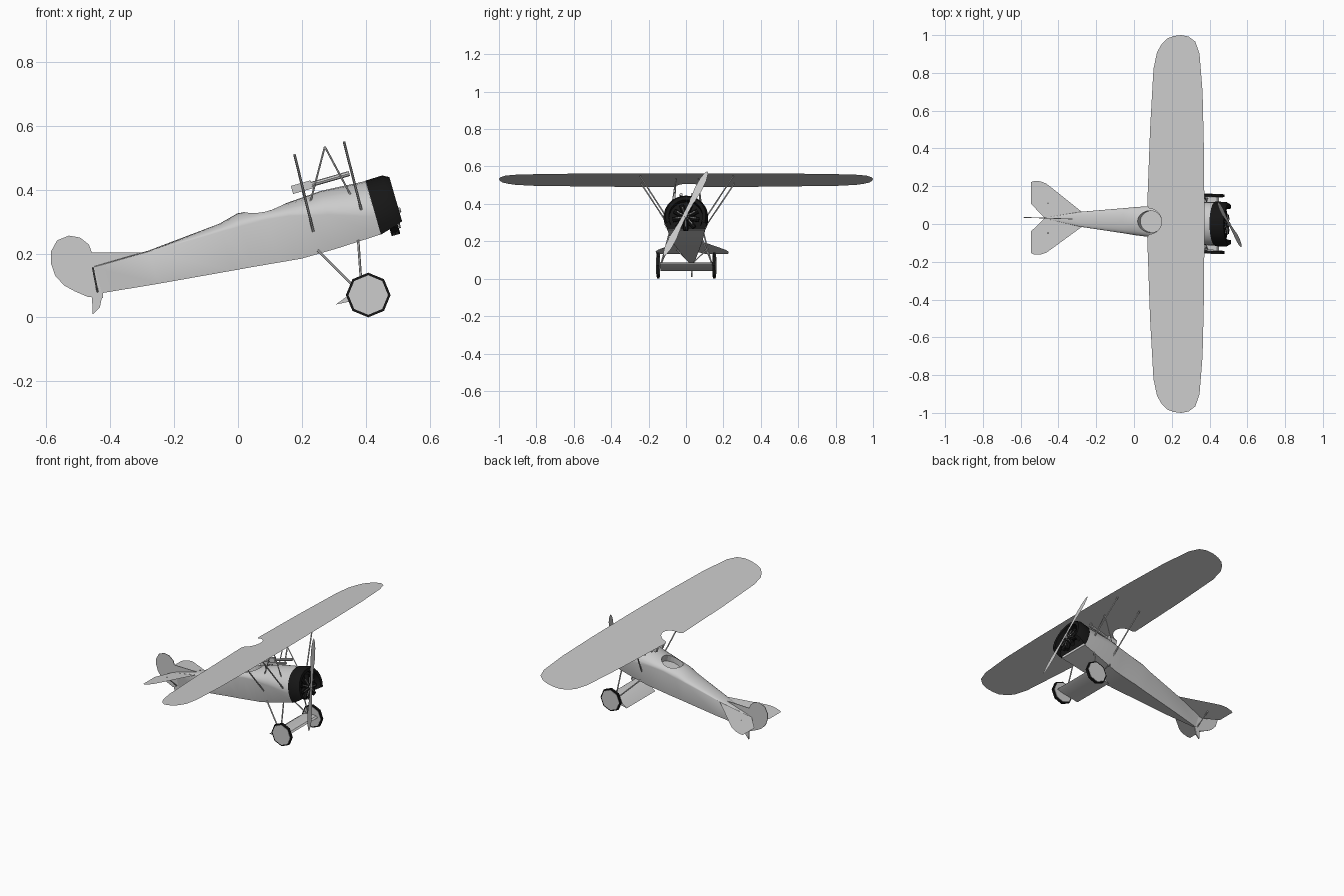
import bpy, bmesh, math
from mathutils import Vector, Matrix

if "Cube" in bpy.data.objects:
    bpy.data.objects.remove(bpy.data.objects["Cube"])


def material(name, v):
    m = bpy.data.materials.new(name)
    m.use_nodes = True
    m.diffuse_color = (v, v, v, 1)
    m.node_tree.nodes["Principled BSDF"].inputs["Base Color"].default_value = (v, v, v, 1)
    return m


GREY = material("light grey", 0.6)
BLACK = material("black", 0.008)

PITCH = math.radians(16)
AXIS = Vector((math.cos(PITCH), 0, math.sin(PITCH)))    # thrust line
UP = Vector((-math.sin(PITCH), 0, math.cos(PITCH)))
SIDE = Vector((0, 1, 0))
COWL = Vector((0.432, 0, 0.315))


def make(name, bm, mat=GREY, smooth=None, skew=True):
    # The body points very slightly away from the wing's centreline
    if skew:
        for v in bm.verts:
            v.co.y += 0.034 * (0.45 - v.co.x)
    bmesh.ops.recalc_face_normals(bm, faces=bm.faces)
    me = bpy.data.meshes.new(name)
    bm.to_mesh(me)
    bm.free()
    me.materials.append(mat)
    ob = bpy.data.objects.new(name, me)
    bpy.context.collection.objects.link(ob)
    if smooth:
        bpy.ops.object.select_all(action='DESELECT')
        ob.select_set(True)
        bpy.context.view_layer.objects.active = ob
        bpy.ops.object.shade_smooth_by_angle(angle=math.radians(smooth))
    return ob


def plate(name, pts, thick=None, **kw):
    bm = bmesh.new()
    f = bm.faces.new([bm.verts.new(p) for p in pts])
    if thick:
        ext = bmesh.ops.extrude_face_region(bm, geom=[f])
        bmesh.ops.translate(bm, vec=thick,
                            verts=[g for g in ext["geom"] if isinstance(g, bmesh.types.BMVert)])
    return make(name, bm, **kw)


def loft(name, rings, closed=True, caps=True, **kw):
    bm = bmesh.new()
    vs = [[bm.verts.new(p) for p in r] for r in rings]
    n = len(vs[0])
    for a, b in zip(vs, vs[1:]):
        for i in range(n if closed else n - 1):
            j = (i + 1) % n
            bm.faces.new((a[i], a[j], b[j], b[i]))
    if caps:
        bm.faces.new(vs[0])
        bm.faces.new(vs[-1])
    return make(name, bm, **kw)


def rod(name, a, b, r, sides=6, mat=GREY, r2=None):
    a, b = Vector(a), Vector(b)
    bm = bmesh.new()
    rot = (b - a).to_track_quat('Z', 'Y').to_matrix().to_4x4()
    bmesh.ops.create_cone(bm, cap_ends=True, segments=sides, radius1=r, radius2=r2 or r,
                          depth=(b - a).length, matrix=Matrix.Translation((a + b) / 2) @ rot)
    return make(name, bm, mat, 40)


def on_side(p, s):
    return (p[0], p[1] * s, p[2])


# Fuselage: flat sides and floor below, rounded deck above
# station: x, bottom z, side rail z, top z, bottom half width, rail half width
STATIONS = [
    (-0.45, 0.076, 0.158, 0.160, 0.005, 0.006),
    (-0.28, 0.105, 0.205, 0.209, 0.028, 0.040),
    (-0.05, 0.147, 0.270, 0.294, 0.052, 0.067),
    (0.01, 0.158, 0.286, 0.326, 0.060, 0.075),
    (0.09, 0.172, 0.307, 0.340, 0.066, 0.082),
    (0.16, 0.184, 0.318, 0.357, 0.073, 0.092),
    (0.28, 0.216, 0.322, 0.396, 0.087, 0.110),
    (0.432, 0.260, 0.315, 0.427, 0.100, 0.116),
]
rings = []
for x, zb, zr, zt, wb, w in STATIONS:
    sec = [(-wb, zb), (wb, zb)]
    for i in range(13):
        t = math.pi * i / 12
        sec.append((w * math.cos(t), zr + (zt - zr) * math.sin(t)))
    rings.append([(x - 0.29 * (z - zr), y, z) for y, z in sec])
fuselage = loft("fuselage", rings, smooth=35)

# Cockpit opening, cut out of the deck
bm = bmesh.new()
bmesh.ops.create_cone(bm, cap_ends=True, segments=20, radius1=1, radius2=1, depth=1)
bm.transform(Matrix.Translation((0.08, 0, 0.355)) @ Matrix.Rotation(-PITCH, 4, 'Y')
             @ Matrix.Diagonal((0.066, 0.058, 0.12, 1)))
cutter = make("cockpit_cutter", bm)
cutter.hide_render = True
mod = fuselage.modifiers.new("cockpit", 'BOOLEAN')
mod.operation = 'DIFFERENCE'
mod.object = cutter
bpy.context.view_layer.objects.active = fuselage
bpy.ops.object.modifier_apply(modifier=mod.name)
bpy.data.objects.remove(cutter)

# Engine cowl: a ring that is open at the bottom
def cowl_arc(d, r, drop):
    a0 = -math.asin(min(1, drop / r))
    pts = []
    for i in range(17):
        t = a0 + (math.pi - 2 * a0) * i / 16
        pts.append(COWL + AXIS * d + SIDE * (r * math.cos(t)) + UP * (r * math.sin(t)))
    return pts


loft("cowl", [cowl_arc(d, r, h) for d, r, h in
              ((0, 0.118, 0.058), (0.055, 0.119, 0.043), (0.075, 0.108, 0.036),
               (0.074, 0.09, 0.034), (0.03, 0.09, 0.045))],
     closed=False, caps=False, mat=BLACK, smooth=40)
plate("firewall", cowl_arc(0.012, 0.115, 0.058), mat=BLACK)

# Radial engine
hub = COWL + AXIS * 0.045
for i in range(9):
    t = math.tau * i / 9 - math.pi / 2
    out = SIDE * math.cos(t) + UP * math.sin(t)
    rod("engine_cylinder", hub + out * 0.02, hub + out * 0.072, 0.014, 8, BLACK)
    rod("push_rod", hub + out * 0.015 + AXIS * 0.02, hub + out * 0.055 + AXIS * 0.018, 0.003, 4)
rod("crankcase", hub - AXIS * 0.02, hub + AXIS * 0.022, 0.024, 10, BLACK)
rod("propeller_shaft", hub, hub + AXIS * 0.036, 0.008, 8)

# Propeller: two flat blades
centre = COWL + AXIS * 0.08 + UP * 0.012
along = (SIDE * 0.44 + UP * 0.9).normalized()
across = AXIS.cross(along)
half = [(0.008, 0.01), (0.07, 0.012), (0.15, 0.02), (0.21, 0.018), (0.25, 0.009)]
edge = half + [(0.262, 0)] + [(l, -w) for l, w in reversed(half)]
for s in (1, -1):
    plate("propeller_blade", [centre + along * l * s + across * w for l, w in edge])
plate("propeller_hub", [centre + along * 0.013 * math.cos(math.tau * i / 8)
                        + across * 0.013 * math.sin(math.tau * i / 8) for i in range(8)])

# Wing: one thin sheet with a rounded cutout over the cockpit
def wing_z(x):
    return 0.489 + 0.245 * (x - 0.07)


tip = [(0.373, 0.05), (0.37, 0.4), (0.363, 0.7), (0.347, 0.9), (0.325, 0.965), (0.29, 0.992),
       (0.25, 1), (0.21, 0.995), (0.175, 0.982), (0.145, 0.95), (0.122, 0.91), (0.103, 0.82),
       (0.085, 0.5), (0.07, 0.095)]
notch = [(0.08 + 0.066 * math.cos(t), 0.014 + 0.068 * math.sin(t))
         for t in [math.pi * (0.5 - i / 10) for i in range(11)]]
outline = tip + notch + [(x, -y) for x, y in reversed(tip[:-1] + [(0.07, 0.07)])]
plate("wing", [(x, y, wing_z(x)) for x, y in outline], skew=False)

# Tailplane, fin and rudder
def tail_z(x):
    return 0.131 + 0.28 * (x + 0.545)


tail = [(-0.27, 0.035), (-0.44, 0.165), (-0.465, 0.183), (-0.495, 0.194), (-0.53, 0.194),
        (-0.545, 0.188), (-0.545, 0.073), (-0.473, 0)]
for s in (1, -1):
    plate("tailplane", [(x, y * s, tail_z(x)) for x, y in tail + [(-0.27, 0)]])
plate("fin", [(-0.277, -0.002, 0.204), (-0.458, -0.002, 0.203), (-0.458, -0.002, 0.15),
              (-0.3, -0.002, 0.19)], thick=(0, 0.004, 0))
rudder = [(-0.458, 0.203), (-0.467, 0.228), (-0.495, 0.25), (-0.53, 0.256), (-0.567, 0.241),
          (-0.586, 0.206), (-0.586, 0.169), (-0.573, 0.131), (-0.545, 0.1), (-0.51, 0.081),
          (-0.47, 0.064), (-0.423, 0.06), (-0.423, 0.078)]
plate("rudder", [(x, -0.002, z) for x, z in rudder], thick=(0, 0.004, 0))
plate("tail_skid", [(x, -0.004, z) for x, z in
                    ((-0.458, 0.072), (-0.423, 0.078), (-0.433, 0.031), (-0.455, 0.009))],
      thick=(0, 0.008, 0))

# Paired struts, guns and landing gear
STRUTS = [
    ("rear_wing_strut", (0.177, 0.25, 0.51), (0.236, 0.09, 0.269), 0.004),
    ("front_wing_strut", (0.332, 0.25, 0.55), (0.386, 0.112, 0.338), 0.004),
    ("rear_cabane_strut", (0.272, 0.06, 0.535), (0.225, 0.07, 0.355), 0.003),
    ("front_cabane_strut", (0.272, 0.06, 0.535), (0.352, 0.08, 0.385), 0.003),
    ("rear_gear_strut", (0.25, 0.08, 0.21), (0.375, 0.135, 0.085), 0.004),
    ("front_gear_strut", (0.376, 0.09, 0.25), (0.388, 0.135, 0.08), 0.004),
    ("tail_strut", (-0.455, 0.08, 0.156), (-0.44, 0.004, 0.08), 0.003),
]
for s in (1, -1):
    for name, a, b, r in STRUTS:
        rod(name, on_side(a, s), on_side(b, s), r)
    # Machine gun
    breech = Vector((0.2, 0.03 * s, 0.408))
    plate("gun_breech", [breech + AXIS * a * 0.032 + UP * b * 0.013 - SIDE * 0.009
                         for a, b in ((-1, -1), (1, -1), (1, 1), (-1, 1))],
          thick=(0, 0.018, 0))
    rod("gun_barrel", breech + AXIS * 0.03, breech + AXIS * 0.155, 0.008, 8)
    rod("gun_mount", breech, breech - UP * 0.06, 0.004)
    # Wheel: black tyre with a flat grey cover on both faces
    w = Vector((0.408, 0.15 * s, 0.07))
    for name, r, t, mat in (("tyre", 0.07, 0.007, BLACK), ("wheel_cover", 0.062, 0.009, GREY)):
        bm = bmesh.new()
        bmesh.ops.create_cone(bm, cap_ends=True, segments=8, radius1=r, radius2=r, depth=2 * t,
                              matrix=Matrix.Translation(w) @ Matrix.Rotation(math.pi / 2, 4, 'X'))
        make(name, bm, mat)

# Streamlined axle fairing between the wheels
foil = [(0.306, 0.04), (0.35, 0.072), (0.40, 0.086), (0.44, 0.084), (0.45, 0.076),
        (0.43, 0.066), (0.38, 0.056)]
loft("axle_fairing", [[(x, y, z) for x, z in foil] for y in (-0.14, 0.14)], smooth=30)
